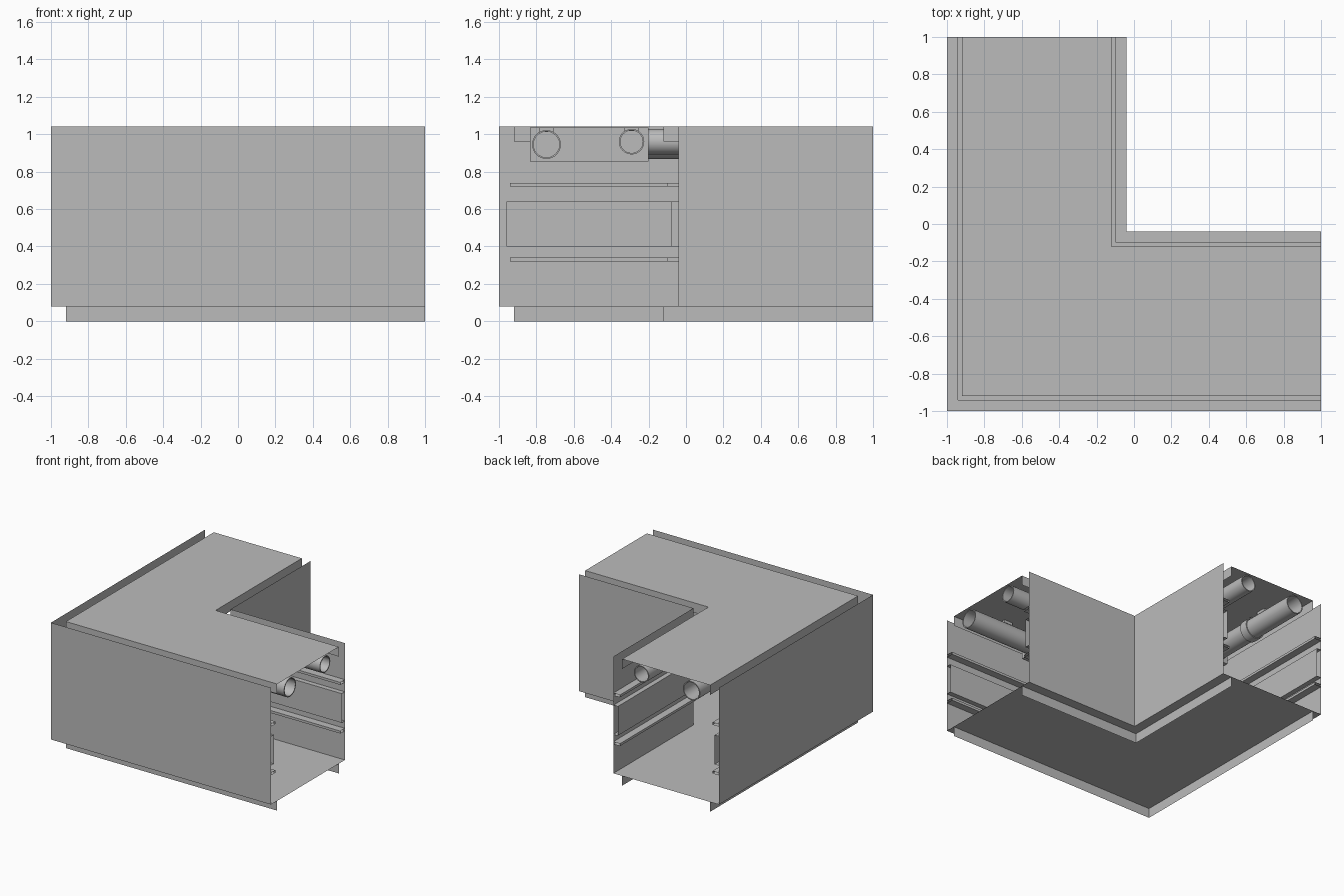
import bpy, bmesh, math
from mathutils import Matrix, Vector

cube = bpy.data.objects.get("Cube")
if cube:
    bpy.data.objects.remove(cube, do_unlink=True)

grey = bpy.data.materials.new("plain_grey")
grey.use_nodes = True
colour = (0.5, 0.5, 0.5, 1)
grey.diffuse_color = colour
grey.node_tree.nodes["Principled BSDF"].inputs["Base Color"].default_value = colour

TOP, FLOOR, WIDTH = 1.04, 0.08, 0.96


def finish(name, bm):
    mesh = bpy.data.meshes.new(name)
    bm.to_mesh(mesh)
    bm.free()
    mesh.materials.append(grey)
    obj = bpy.data.objects.new(name, mesh)
    bpy.context.collection.objects.link(obj)
    return obj


def sweep(name, profile):
    """Sweep an open (offset from outer wall, height) profile round the corner."""
    bm = bmesh.new()
    rows = []
    for d, z in profile:
        a = d - 1
        rows.append([bm.verts.new(p) for p in ((1, a, z), (a, a, z), (a, 1, z))])
    for low, high in zip(rows, rows[1:]):
        for i in range(2):
            bm.faces.new((low[i], low[i + 1], high[i + 1], high[i]))
    bmesh.ops.recalc_face_normals(bm, faces=bm.faces)
    return finish(name, bm)


def box(name, lo, hi):
    lo, hi = Vector(lo), Vector(hi)
    bm = bmesh.new()
    bmesh.ops.create_cube(bm, size=1, matrix=Matrix.Translation((lo + hi) / 2)
                          @ Matrix.Diagonal((*(hi - lo), 1)))
    return finish(name, bm)


def tube(name, start, end, radius, wall=0.008):
    """Hollow round tube between two points."""
    start, end = Vector(start), Vector(end)
    axis = end - start
    turn = axis.to_track_quat('Z', 'Y').to_matrix()
    bm = bmesh.new()
    n = 32
    loops = []
    for base, r in ((start, radius), (end, radius), (end, radius - wall), (start, radius - wall)):
        loops.append([bm.verts.new(base + turn @ Vector((r * math.cos(i * math.tau / n),
                                                         r * math.sin(i * math.tau / n), 0)))
                      for i in range(n)])
    for k in range(4):
        a, b = loops[k], loops[(k + 1) % 4]
        for i in range(n):
            j = (i + 1) % n
            bm.faces.new((a[i], a[j], b[j], b[i])).smooth = k % 2 == 0
    bmesh.ops.recalc_face_normals(bm, faces=bm.faces)
    return finish(name, bm)


# Shell: walls, floor with hanging skirts, ceiling with turned-down edges
sweep("outer_wall", [(0, FLOOR), (0, TOP)])
sweep("inner_wall", [(WIDTH, FLOOR), (WIDTH, TOP)])
sweep("floor", [(0, FLOOR), (WIDTH, FLOOR)])
sweep("outer_skirt", [(0.08, 0), (0.08, FLOOR)])
sweep("inner_skirt", [(0.88, 0), (0.88, FLOOR)])
sweep("ceiling", [(0.08, 0.96), (0.08, TOP), (0.88, TOP), (0.88, 0.96)])

# Rails and raised panels on the inside of both walls
for side, wall, sign in (("outer", 0, 1), ("inner", WIDTH, -1)):
    for part, low, high, depth in (("lower_rail", 0.32, 0.34, 0.06),
                                   ("panel", 0.40, 0.64, 0.04),
                                   ("upper_rail", 0.72, 0.74, 0.06)):
        d = wall + sign * depth
        sweep(f"{side}_{part}", [(wall, low), (d, low), (d, high), (wall, high)])

# Equipment boxes hung under the ceiling
box("side_unit", (0, -0.835, 0.855), (0.40, -0.20, 1.035))
box("back_unit", (-0.835, 0, 0.855), (-0.20, 0.10, 1.035))

# Pipes along both arms, with small hangers
for label, offset, z, r in (("outer", -0.746, 0.945, 0.077), ("inner", -0.291, 0.96, 0.068)):
    tube(f"{label}_side_pipe", (0.39, offset, z), (0.995, offset, z), r)
    tube(f"{label}_back_pipe", (offset, -0.2, z), (offset, 0.995, z), r)
    box(f"{label}_side_hanger", (0.6, offset - 0.04, z + r - 0.01), (0.68, offset + 0.04, 1.035))
    box(f"{label}_back_hanger", (offset - 0.04, 0.6, z + r - 0.01), (offset + 0.04, 0.68, 1.035))
tube("pipe_collar", (-0.746, 0.46, 0.945), (-0.746, 0.53, 0.945), 0.088)
